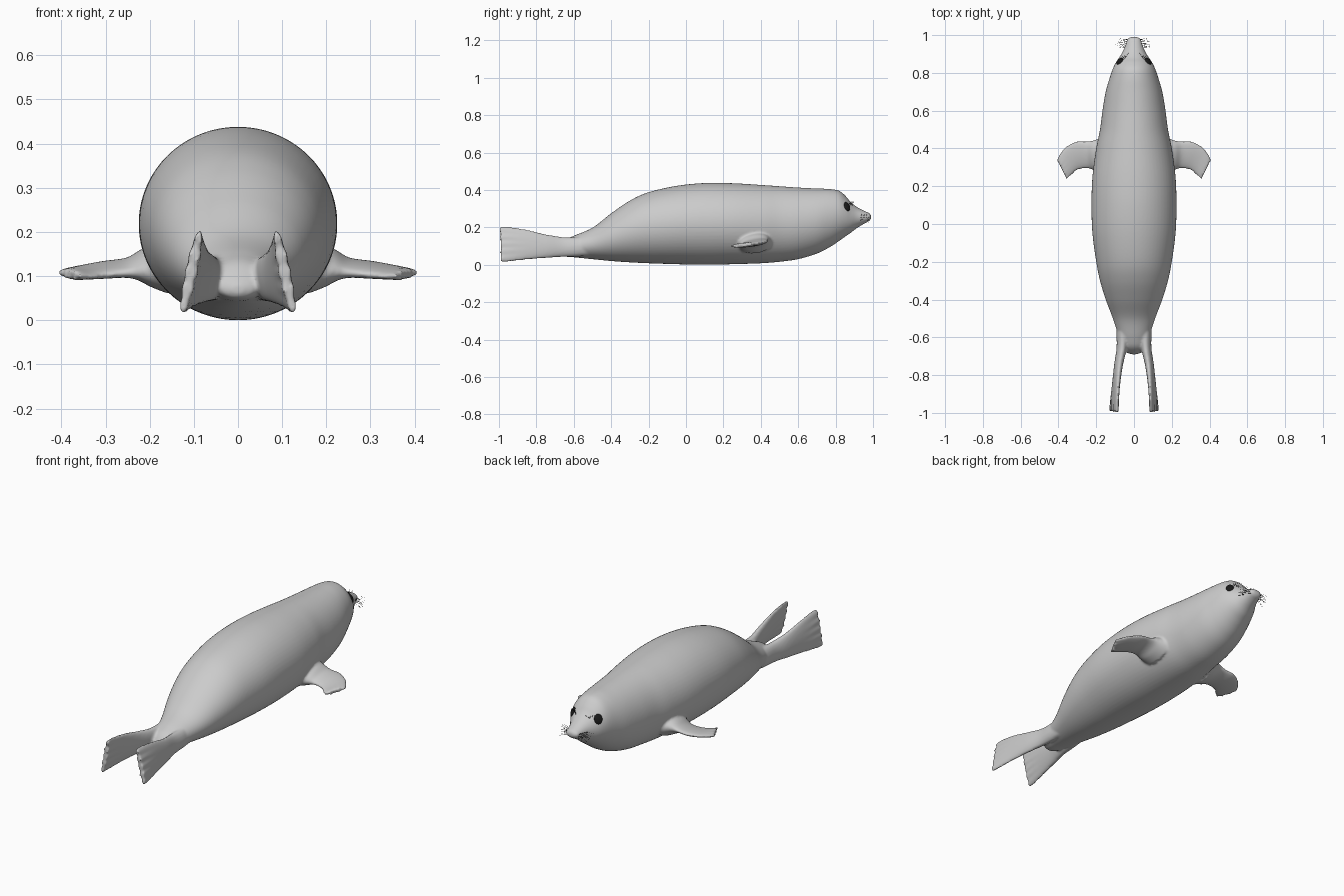
import bpy, bmesh, math, random
from mathutils import Vector

if "Cube" in bpy.data.objects:
    bpy.data.objects.remove(bpy.data.objects["Cube"])

random.seed(4)


def spline(rows, t):
    """Smooth interpolation through a list of equal-length rows, t in 0..1."""
    f = t * (len(rows) - 1)
    i = min(int(f), len(rows) - 2)
    f -= i
    a, b, c, d = (rows[max(0, min(len(rows) - 1, i + k))] for k in (-1, 0, 1, 2))
    return [q + 0.5 * f * (r - p + f * (2*p - 5*q + 4*r - s + f * (3*(q - r) + s - p)))
            for p, q, r, s in zip(a, b, c, d)]


def loft(bm, rings):
    loops = [[bm.verts.new(p) for p in ring] for ring in rings]
    n = len(loops[0])
    faces = [bm.faces.new((a[j], a[(j + 1) % n], b[(j + 1) % n], b[j]))
             for a, b in zip(loops, loops[1:]) for j in range(n)]
    faces += [bm.faces.new(loops[0]), bm.faces.new(loops[-1])]
    bmesh.ops.recalc_face_normals(bm, faces=faces)


def blade(bm, rows, side, tip, lobes, n=64, steps=50):
    """Flipper: each row is edge A xyz, edge B xyz, half thickness."""
    rings = []
    for k in range(steps + 1):
        t = k / steps
        v = spline(rows, t)
        a, b, th = Vector(v[:3]), Vector(v[3:6]), v[6]
        p0, p1 = spline(rows, max(0, t - 0.02)), spline(rows, min(1, t + 0.02))
        flow = Vector([p1[m] + p1[m + 3] - p0[m] - p0[m + 3] for m in range(3)]).normalized()
        normal = (a - b).cross(flow).normalized()
        fade = max(0, (t - 0.6) / 0.4) ** 2
        ring = []
        for j in range(n):
            ang = math.tau * j / n
            c = math.cos(ang)
            digit = abs(math.sin(lobes * math.pi * (c + 1) / 2))
            p = (a + b) / 2 + (a - b) / 2 * c
            p += normal * th * math.sin(ang) * (1 + fade * 0.5 * (digit - 0.5))
            p += flow * tip * digit * fade
            ring.append((p.x * side, p.y, p.z))
        rings.append(ring)
    loft(bm, rings)


def material(name, color):
    m = bpy.data.materials.new(name)
    m.diffuse_color = color
    m.use_nodes = True
    m.node_tree.nodes["Principled BSDF"].inputs["Base Color"].default_value = m.diffuse_color
    return m


# Body stations: y, half width, top z, bottom z
BODY = [(-.69, .012, .08, .06), (-.68, .04, .095, .05), (-.65, .065, .13, .044),
        (-.6, .08, .155, .04), (-.5, .112, .198, .03), (-.4, .15, .275, .02),
        (-.3, .18, .343, .013), (-.2, .2, .388, .008), (-.05, .22, .422, .003),
        (.1, .225, .437, .0), (.25, .22, .436, .003), (.4, .2, .427, .008),
        (.5, .18, .42, .016), (.6, .167, .413, .03), (.7, .15, .408, .06),
        (.77, .13, .405, .095), (.82, .113, .395, .128), (.855, .096, .366, .153),
        (.88, .08, .336, .17), (.91, .061, .312, .193), (.94, .048, .295, .212),
        (.965, .04, .283, .226), (.982, .033, .275, .236), (.99, .015, .263, .248)]


def body_ring(t, n=64):
    y, w, top, bot = spline(BODY, t)
    return [(w * math.cos(math.tau * j / n), y,
             (top + bot) / 2 + (top - bot) / 2 * math.sin(math.tau * j / n)) for j in range(n)]


def skin(y, z, side):
    """Point on the head surface at a given y and z."""
    i = next(k for k in range(len(BODY) - 1) if BODY[k + 1][0] >= y)
    f = (y - BODY[i][0]) / (BODY[i + 1][0] - BODY[i][0])
    w, top, bot = (BODY[i][k] + f * (BODY[i + 1][k] - BODY[i][k]) for k in (1, 2, 3))
    s = (z - (top + bot) / 2) / ((top - bot) / 2)
    return Vector((side * w * math.sqrt(max(0, 1 - s * s)), y, z))


# Front flippers: leading edge, trailing edge, half thickness
FRONT = [(.15, .47, .135, .15, .27, .105, .06), (.205, .445, .138, .205, .283, .108, .042),
         (.25, .437, .132, .245, .294, .106, .02), (.31, .436, .126, .295, .288, .102, .016),
         (.365, .405, .118, .325, .265, .099, .013), (.393, .37, .112, .343, .248, .099, .012),
         (.406, .347, .108, .354, .238, .1, .01)]
# Hind flippers: upper edge, lower edge, half thickness
HIND = [(.05, -.5, .16, .06, -.5, .05, .035), (.056, -.58, .147, .064, -.58, .044, .032),
        (.06, -.66, .148, .072, -.66, .042, .026), (.075, -.75, .163, .09, -.75, .036, .022),
        (.083, -.85, .187, .107, -.85, .028, .018), (.085, -.93, .201, .12, -.93, .018, .015),
        (.085, -.99, .206, .127, -.985, .012, .012)]

# Body and flippers fused into one skin
bm = bmesh.new()
loft(bm, [body_ring(k / 160) for k in range(161)])
for side in (-1, 1):
    blade(bm, FRONT, side, .012, 5)
    blade(bm, HIND, side, .012, 5)
mesh = bpy.data.meshes.new("seal_body")
bm.to_mesh(mesh)
bm.free()
body = bpy.data.objects.new("seal_body", mesh)
bpy.context.collection.objects.link(body)
remesh = body.modifiers.new("fuse", 'REMESH')
remesh.mode = 'VOXEL'
remesh.voxel_size = 0.0065
remesh.use_smooth_shade = True
smooth = body.modifiers.new("blend", 'SMOOTH')
smooth.factor = 0.5
smooth.iterations = 5

# Eyes: flattened dark ovals lying on the skin
black = material("black", (.01, .01, .01, 1))
for side, label in ((-1, "left"), (1, "right")):
    p = skin(.862, .312, side)
    u = skin(.872, .312, side) - skin(.852, .312, side)
    v = skin(.862, .322, side) - skin(.862, .302, side)
    n = u.cross(v).normalized()
    n = n if n.x * side > 0 else -n
    bpy.ops.mesh.primitive_uv_sphere_add(segments=32, ring_count=16, radius=1, location=p - n * .003)
    eye = bpy.context.object
    eye.name = label + "_eye"
    eye.scale = (.021, .026, .011)
    eye.rotation_euler = n.to_track_quat('Z', 'Y').to_euler()
    eye.data.materials.append(black)
    bpy.ops.object.shade_smooth()

# Whiskers: thin curved hairs on the muzzle and brows
hairs = bpy.data.curves.new("whiskers", 'CURVE')
hairs.dimensions = '3D'
hairs.bevel_depth = .0008
hairs.bevel_resolution = 0
hairs.materials.append(black)


def hair(start, direction, length):
    s = hairs.splines.new('POLY')
    s.points.add(4)
    for k, pt in enumerate(s.points):
        f = k / 4
        q = start + direction.normalized() * length * f + Vector((0, 0, -.15 * length * f * f))
        pt.co = (*q, 1)
        pt.radius = 1 - .7 * f


for side in (-1, 1):
    for row in range(3):
        for col in range(5):
            root = skin(.937 + .01 * col, .245 + .009 * row, side) * 1
            out = Vector((side, random.uniform(-.3, .3), (row - 1) * .3 + random.uniform(-.1, .1)))
            hair(root, out, random.uniform(.035, .055))
    for k in range(5):
        root = skin(.872 + .004 * k, .325 - .002 * k, side)
        hair(root, Vector((side * (.7 - .25 * k), .45, .6)), .03)
bpy.context.collection.objects.link(bpy.data.objects.new("whiskers", hairs))
